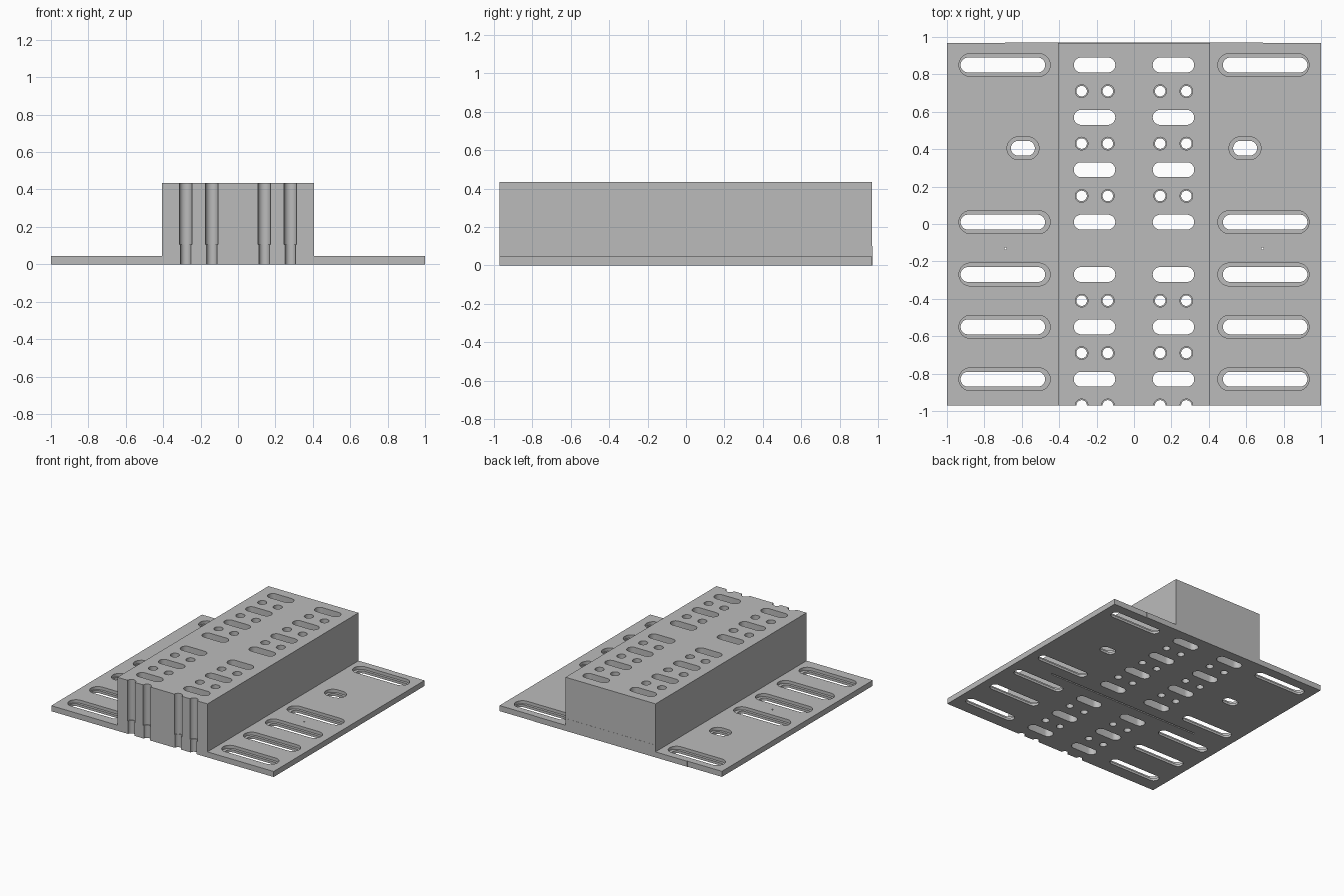
import bpy, bmesh, math

if "Cube" in bpy.data.objects:
    bpy.data.objects.remove(bpy.data.objects["Cube"], do_unlink=True)

W, D, PLATE, TOP, BW = 1.0, 0.97, 0.045, 0.435, 0.405
LIP = 0.003
BELOW, ABOVE = -0.1, 0.6

grey = bpy.data.materials.new("plain grey")
grey.use_nodes = True
grey.diffuse_color = (0.5, 0.5, 0.5, 1)
grey.node_tree.nodes["Principled BSDF"].inputs["Base Color"].default_value = (0.5, 0.5, 0.5, 1)


def prism(bm, outline, z0, z1):
    """Extrude a flat xy outline from z0 to z1."""
    face = bm.faces.new([bm.verts.new((x, y, z0)) for x, y in outline])
    ext = bmesh.ops.extrude_face_region(bm, geom=[face])["geom"]
    bmesh.ops.translate(bm, vec=(0, 0, z1 - z0),
                        verts=[v for v in ext if isinstance(v, bmesh.types.BMVert)])


def slot(bm, x0, x1, y, r, z0, z1, n=16):
    """Upright prism with round ends; x0 and x1 are its outer ends."""
    pts = []
    for cx, start in ((x1 - r, -math.pi / 2), (x0 + r, math.pi / 2)):
        for i in range(n + 1):
            a = start + math.pi * i / n
            pts.append((cx + r * math.cos(a), y + r * math.sin(a)))
    prism(bm, pts, z0, z1)


def hole(bm, x, y, r, z0, z1, n=32):
    prism(bm, [(x + r * math.cos(2 * math.pi * i / n), y + r * math.sin(2 * math.pi * i / n))
               for i in range(n)], z0, z1)


def box(bm, x0, x1, y0, y1, z0, z1):
    prism(bm, [(x0, y0), (x1, y0), (x1, y1), (x0, y1)], z0, z1)


def finish(bm, name):
    bmesh.ops.recalc_face_normals(bm, faces=bm.faces)
    mesh = bpy.data.meshes.new(name)
    bm.to_mesh(mesh)
    bm.free()
    mesh.materials.append(grey)
    obj = bpy.data.objects.new(name, mesh)
    bpy.context.collection.objects.link(obj)
    return obj


def cut(target, cutter):
    cutter.hide_render = True
    mod = target.modifiers.new("cut", "BOOLEAN")
    mod.operation, mod.solver, mod.object = "DIFFERENCE", "EXACT", cutter
    bpy.context.view_layer.objects.active = target
    bpy.ops.object.modifier_apply(modifier=mod.name)
    bpy.data.objects.remove(cutter, do_unlink=True)


# Base: hat-shaped section, flanged plate with a raised block, swept front to back
bm = bmesh.new()
section = [(-W, 0), (W, 0), (W, PLATE), (BW, PLATE), (BW, TOP),
           (-BW, TOP), (-BW, PLATE), (-W, PLATE)]
face = bm.faces.new([bm.verts.new((x, -D, z)) for x, z in section])
ext = bmesh.ops.extrude_face_region(bm, geom=[face])["geom"]
bmesh.ops.translate(bm, vec=(0, 2 * D - LIP, 0),
                    verts=[v for v in ext if isinstance(v, bmesh.types.BMVert)])
base = finish(bm, "mounting_base")

PITCH = 0.28
block_rows = [0.85 - PITCH * i for i in range(7)]
hole_rows = [0.71 - PITCH * i for i in range(7) if i != 3]
flange_rows = [block_rows[i] for i in (0, 3, 4, 5, 6)]
through, steps = bmesh.new(), bmesh.new()


def sided(bm, s, a, b, *rest):
    slot(bm, min(s * a, s * b), max(s * a, s * b), *rest)


for s in (-1, 1):
    # Block slots and stepped round holes
    for y in block_rows:
        sided(through, s, 0.1, 0.322, y, 0.04, BELOW, ABOVE)
    for y in hole_rows:
        for x in (0.14, 0.28):
            hole(through, s * x, y, 0.028, BELOW, ABOVE)
            hole(steps, s * x, y, 0.034, 0.105, ABOVE)
    # Flange slots with a recessed rim
    for y in flange_rows:
        sided(through, s, 0.475, 0.927, y, 0.04, BELOW, ABOVE)
        sided(steps, s, 0.448, 0.936, y, 0.061, 0.02, ABOVE)
    sided(through, s, 0.53, 0.658, 0.405, 0.04, BELOW, ABOVE)
    sided(steps, s, 0.508, 0.679, 0.405, 0.061, 0.02, ABOVE)
    # Pin holes
    hole(through, s * 0.687, -0.13, 0.006, BELOW, ABOVE, 12)
# Underside groove joining the pin holes
box(steps, -0.69, 0.69, -0.136, -0.124, BELOW, 0.012)

cut(base, finish(through, "through_cutter"))
cut(base, finish(steps, "step_cutter"))

# Thin lip on the back edge
bm = bmesh.new()
box(bm, -0.69, 0.69, D - LIP, D, 0, PLATE)
box(bm, -BW, BW, D - LIP, D, PLATE, 0.1)
lip = finish(bm, "back_lip")

# Block rear above the lip, flush with it
bm = bmesh.new()
box(bm, -BW, BW, D - LIP, D - LIP / 3, 0.1, TOP)
rear = finish(bm, "block_rear")

bpy.ops.object.select_all(action="DESELECT")
base.select_set(True)
bpy.context.view_layer.objects.active = base
bpy.ops.object.shade_smooth_by_angle(angle=math.radians(30))
